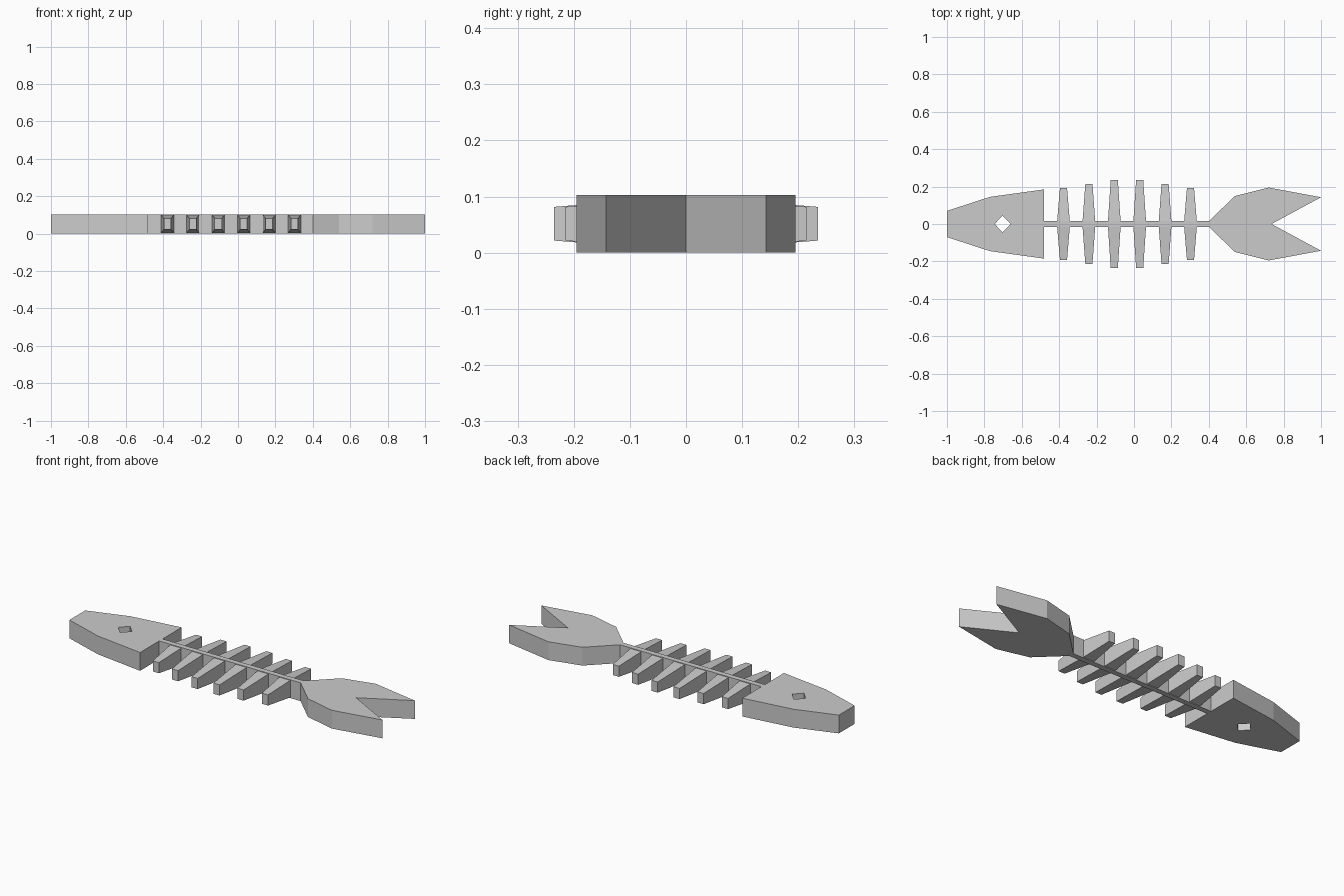
import bpy
import bmesh

if "Cube" in bpy.data.objects:
    bpy.data.objects.remove(bpy.data.objects["Cube"], do_unlink=True)

HEIGHT = 0.103
SPINE = 0.015

bone = bpy.data.materials.new("bone_grey")
bone.use_nodes = True
bone.diffuse_color = (0.6, 0.6, 0.6, 1)
bone.node_tree.nodes["Principled BSDF"].inputs["Base Color"].default_value = (0.6, 0.6, 0.6, 1)


def finish(name, bm):
    """Turn a half shape into an object mirrored across the centre line."""
    bmesh.ops.recalc_face_normals(bm, faces=bm.faces)
    # open the centre seam so the two halves join cleanly
    seam = [f for f in bm.faces if all(abs(v.co.y) < 1e-5 for v in f.verts)]
    bmesh.ops.delete(bm, geom=seam, context='FACES')
    mesh = bpy.data.meshes.new(name)
    bm.to_mesh(mesh)
    bm.free()
    mesh.materials.append(bone)
    obj = bpy.data.objects.new(name, mesh)
    bpy.context.collection.objects.link(obj)
    mirror = obj.modifiers.new("mirror", 'MIRROR')
    mirror.use_axis = (False, True, False)
    mirror.use_clip = True
    return obj


def slab(name, outline):
    """Extrude half an outline, drawn on the +y side, to full height."""
    bm = bmesh.new()
    face = bm.faces.new([bm.verts.new((x, y, 0)) for x, y in outline])
    ext = bmesh.ops.extrude_face_region(bm, geom=[face], use_keep_orig=True)
    top = [v for v in ext["geom"] if isinstance(v, bmesh.types.BMVert)]
    bmesh.ops.translate(bm, verts=top, vec=(0, 0, HEIGHT))
    return finish(name, bm)


def rib(name, x, length):
    """A pair of tapered ribs, narrowing in width and height to the tip."""
    bm = bmesh.new()
    rings = []
    for y, half_x, half_z in ((SPINE - 0.002, 0.034, 0.048), (length, 0.019, 0.030)):
        rings.append([bm.verts.new((x + sx * half_x, y, HEIGHT / 2 + sz * half_z))
                      for sx, sz in ((-1, -1), (1, -1), (1, 1), (-1, 1))])
    root, tip = rings
    bm.faces.new(root)
    bm.faces.new(tip)
    for i in range(4):
        j = (i + 1) % 4
        bm.faces.new((root[i], root[j], tip[j], tip[i]))
    return finish(name, bm)


# Head, with a diamond eye hole on the centre line
slab("head", [(-1, 0), (-1, 0.07), (-0.77, 0.145), (-0.48, 0.185), (-0.48, 0),
              (-0.66, 0), (-0.703, 0.045), (-0.745, 0)])

# Spine
slab("spine", [(-0.48, 0), (-0.48, SPINE), (0.4, SPINE), (0.4, 0)])

# Forked tail
slab("tail", [(0.4, 0), (0.4, SPINE), (0.54, 0.15), (0.72, 0.195),
              (1, 0.143), (0.735, 0)])

# Ribs, longest in the middle
for i, length in enumerate((0.192, 0.215, 0.235, 0.235, 0.215, 0.192)):
    rib(f"rib_{i + 1}", -0.377 + i * 0.1358, length)
